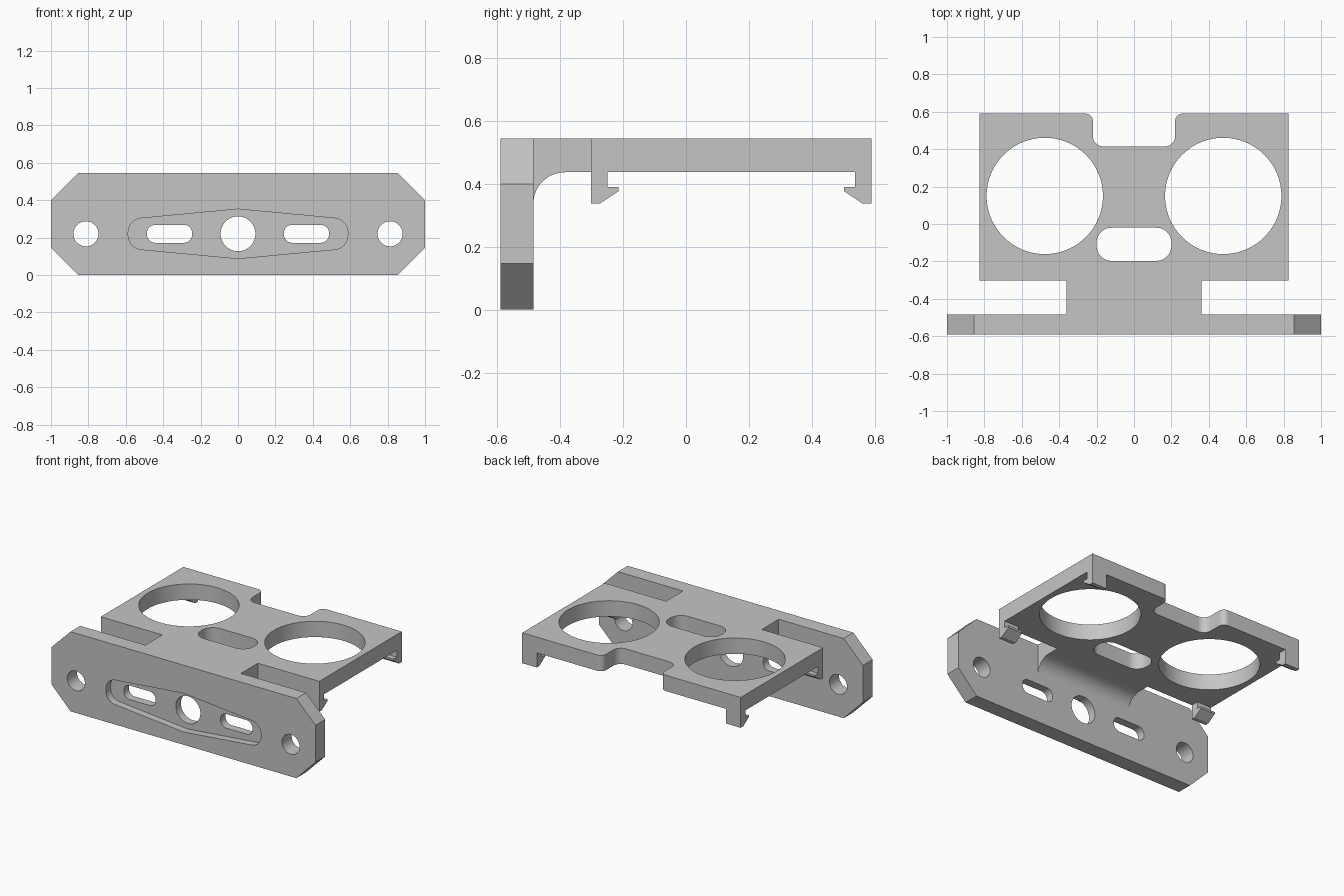
import bpy, bmesh, math
from mathutils import Vector

if "Cube" in bpy.data.objects:
    bpy.data.objects.remove(bpy.data.objects["Cube"], do_unlink=True)

grey = bpy.data.materials.new("light grey")
grey.use_nodes = True
grey.diffuse_color = (0.56, 0.56, 0.56, 1)
grey.node_tree.nodes["Principled BSDF"].inputs["Base Color"].default_value = grey.diffuse_color

PLATE_FRONT, PLATE_BACK = -0.59, -0.485
UNDER, TOP = 0.437, 0.545
HOLE_Z = 0.22


def rounded(corners, steps=12):
    """Polygon from (u, v, radius) corners, each rounded by an arc."""
    out = []
    for i, (u, v, r) in enumerate(corners):
        p = Vector((u, v))
        if r == 0:
            out.append(p)
            continue
        a = (Vector(corners[i - 1][:2]) - p).normalized()
        b = (Vector(corners[(i + 1) % len(corners)][:2]) - p).normalized()
        half = a.angle(b) / 2
        centre = p + (a + b).normalized() * (r / math.sin(half))
        start = p + a * (r / math.tan(half)) - centre
        end = p + b * (r / math.tan(half)) - centre
        sweep = math.pi - 2 * half
        for k in range(steps + 1):
            t = k / steps
            out.append(centre + (start * math.sin((1 - t) * sweep)
                                 + end * math.sin(t * sweep)) / math.sin(sweep))
    return out


def rounded_box(u0, u1, v0, v1, r):
    return rounded([(u0, v0, r), (u1, v0, r), (u1, v1, r), (u0, v1, r)])


def circle(u, v, r, n=96):
    return [(u + r * math.cos(2 * math.pi * i / n), v + r * math.sin(2 * math.pi * i / n))
            for i in range(n)]


def prism(name, outline, axis, w0, w1):
    """Extrude an outline along an axis from w0 to w1."""
    place = {"X": lambda u, v, w: (w, u, v),
             "Y": lambda u, v, w: (u, w, v),
             "Z": lambda u, v, w: (u, v, w)}[axis]
    bm = bmesh.new()
    ends = [[bm.verts.new(place(p[0], p[1], w)) for p in outline] for w in (w0, w1)]
    for ring in ends:
        bm.faces.new(ring)
    n = len(outline)
    for i in range(n):
        j = (i + 1) % n
        bm.faces.new((ends[0][i], ends[0][j], ends[1][j], ends[1][i]))
    bmesh.ops.recalc_face_normals(bm, faces=bm.faces)
    mesh = bpy.data.meshes.new(name)
    bm.to_mesh(mesh)
    bm.free()
    mesh.materials.append(grey)
    ob = bpy.data.objects.new(name, mesh)
    bpy.context.collection.objects.link(ob)
    return ob


def cut(target, outlines, axis, w0, w1):
    """Cut outlines through a part, then remove the cutters."""
    bpy.context.view_layer.objects.active = target
    for outline in outlines:
        cutter = prism("cutter", outline, axis, w0, w1)
        cutter.hide_render = True
        mod = target.modifiers.new("hole", "BOOLEAN")
        mod.operation, mod.solver, mod.object = "DIFFERENCE", "EXACT", cutter
        bpy.ops.object.modifier_apply(modifier=mod.name)
        bpy.data.objects.remove(cutter, do_unlink=True)


# Front plate with chamfered corners
plate = prism("front_plate",
              [(-0.855, 0), (0.855, 0), (1, 0.147), (1, 0.4),
               (0.855, TOP), (-0.855, TOP), (-1, 0.4), (-1, 0.147)],
              "Y", PLATE_FRONT, PLATE_BACK)

# Shallow recess, then through holes and slots
recess = rounded([(0, 0.088, 0), (0.587, 0.143, 0.075), (0.587, 0.297, 0.075),
                  (0, 0.352, 0), (-0.587, 0.297, 0.075), (-0.587, 0.143, 0.075)])
cut(plate, [recess], "Y", PLATE_FRONT - 0.1, PLATE_FRONT + 0.05)
holes = [circle(0, HOLE_Z, 0.093)]
for s in (-1, 1):
    holes.append(circle(s * 0.813, HOLE_Z, 0.067))
    holes.append(rounded_box(s * 0.366 - 0.121, s * 0.366 + 0.121,
                             HOLE_Z - 0.048, HOLE_Z + 0.048, 0.045))
cut(plate, holes, "Y", -0.8, -0.3)

# Top tray with neck and a rounded notch at the back
half = [(0.362, PLATE_BACK, 0), (0.362, -0.302, 0), (0.827, -0.302, 0), (0.827, 0.59, 0),
        (0.22, 0.59, 0.04), (0.22, 0.415, 0.055)]
outline = rounded(half + [(-u, v, r) for u, v, r in reversed(half)])
tray = prism("top_tray", outline, "Z", UNDER, TOP)
openings = [circle(s * 0.477, 0.15, 0.311) for s in (-1, 1)]
openings.append(rounded_box(-0.2, 0.2, -0.197, -0.02, 0.08))
cut(tray, openings, "Z", 0.2, 0.8)

# Curved fillet under the neck
R = 0.1
arc = [(PLATE_BACK + R - R * math.cos(t), UNDER - R + R * math.sin(t))
       for t in (math.pi / 2 * k / 16 for k in range(17))]
prism("neck_fillet", [(PLATE_BACK, UNDER)] + arc, "X", -0.362, 0.362)

# Snap hooks under the four tray corners: (inward offset, height)
hook = [(0, UNDER), (0, 0.337), (0.028, 0.337), (0.088, 0.377),
        (0.088, 0.39), (0.053, 0.39), (0.053, UNDER)]
for end, edge, inward in (("front", -0.302, 1), ("back", 0.59, -1)):
    for side, s in (("left", 1), ("right", -1)):
        prism(f"{end}_{side}_hook", [(edge + inward * d, z) for d, z in hook],
              "X", s * 0.717, s * 0.827)

# Smooth the curved walls, keep corners sharp
bpy.ops.object.select_all(action="DESELECT")
for ob in bpy.context.collection.objects:
    if ob.type == "MESH" and grey.name in ob.data.materials:
        ob.select_set(True)
        bpy.context.view_layer.objects.active = ob
bpy.ops.object.shade_smooth_by_angle(angle=math.radians(8))
